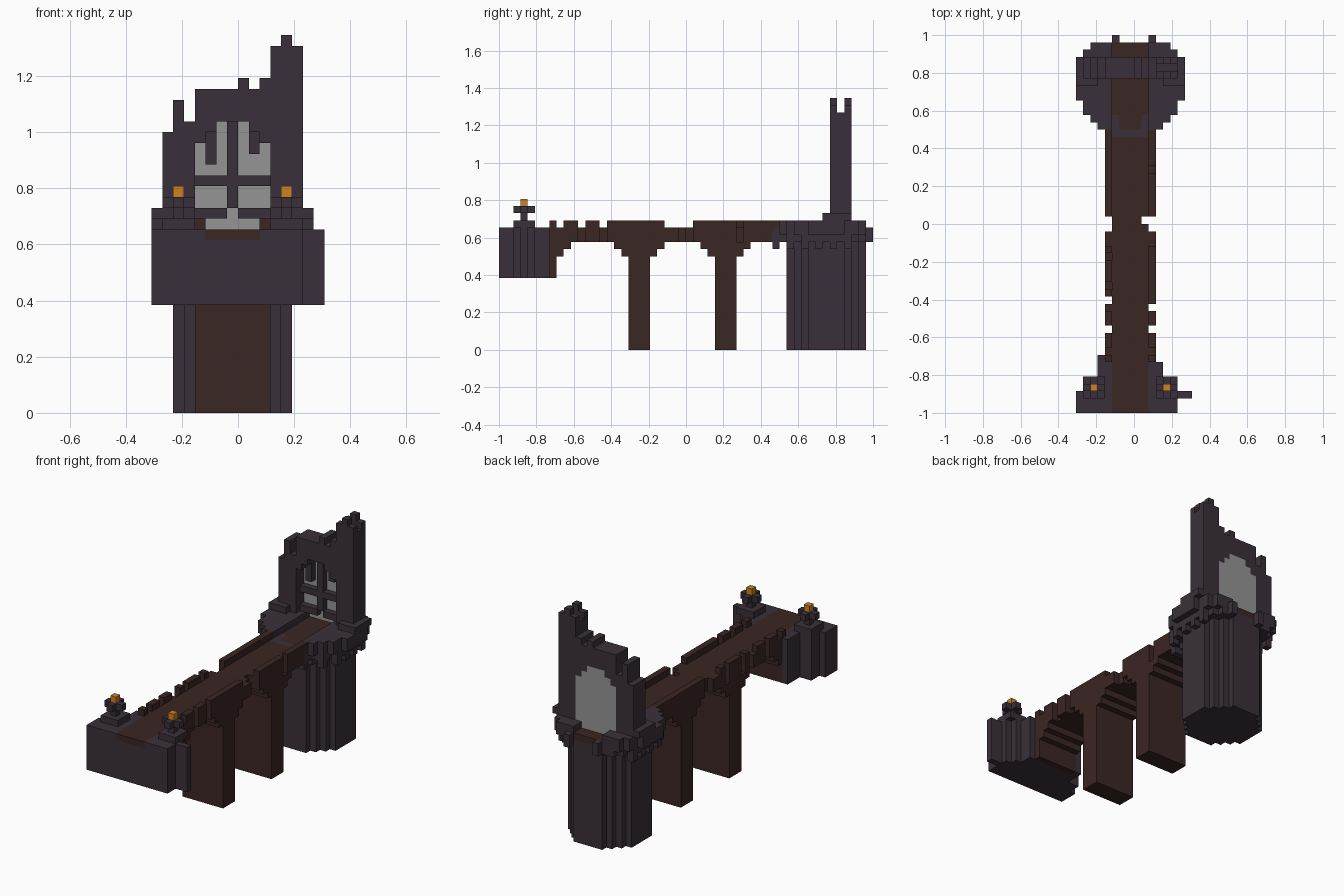
import bpy
import bmesh
from mathutils import Vector

cube = bpy.data.objects.get("Cube")
if cube:
    bpy.data.objects.remove(cube)

V = 2 / 52          # edge of one block
grid = {}           # cell -> (part, material)


def make_material(name, color):
    mat = bpy.data.materials.new(name)
    mat.use_nodes = True
    mat.diffuse_color = (*color, 1)
    bsdf = mat.node_tree.nodes["Principled BSDF"]
    bsdf.inputs["Base Color"].default_value = (*color, 1)
    bsdf.inputs["Roughness"].default_value = 0.9
    return mat


stone = make_material("dark stone", (0.042, 0.030, 0.041))
brick = make_material("brown brick", (0.042, 0.019, 0.017))
glass = make_material("pale glass", (0.30, 0.30, 0.30))
flame = make_material("orange flame", (0.62, 0.22, 0.018))


def box(part, mat, x, y, z):
    """Fill half-open block ranges; a part of None carves."""
    for i in range(*x):
        for j in range(*y):
            for k in range(*z):
                if part:
                    grid[i, j, k] = (part, mat)
                else:
                    grid.pop((i, j, k), None)


# Front landing: flat front, rounded back, with one broken spur
for y0, y1, x0, x1 in ((-26, -23, -8, 6), (-23, -22, -7, 6), (-22, -21, -7, 5),
                       (-21, -19, -5, 4), (-19, -18, -5, 3)):
    box("front_landing", stone, (x0, x1), (y0, y1), (10, 17))
box("front_landing", stone, (6, 8), (-24, -23), (10, 17))

# Bridge deck, half arch and piers with stepped arches
box("bridge_deck", brick, (-4, 3), (-19, 13), (15, 17))
for step, bottom in enumerate((10, 13, 14)):
    box("half_arch", brick, (-4, 3), (-19 + step, -18 + step), (bottom, 15))
for name, y in (("front_pier", -8), ("rear_pier", 4)):
    box(name, brick, (-4, 3), (y, y + 3), (0, 15))
    box(name, brick, (-4, 3), (y - 1, y + 4), (13, 15))
    box(name, brick, (-4, 3), (y - 2, y + 5), (14, 15))

# Broken parapets on both edges
for y0, y1 in ((-19, -18), (-17, -15), (-14, -12), (-11, -3), (0, 13)):
    box("left_parapet", brick, (2, 3), (y0, y1), (17, 18))
    box("right_parapet", brick, (-4, -3), (y0, y1), (17, 18))
for y0, y1 in ((-1, 1), (-5, -4), (-9, -8), (-11, -10), (-15, -14)):
    box(None, None, (-4, -3), (y0, y1), (15, 18))
for y0, y1 in ((-1, 1), (7, 8), (-12, -11), (-15, -14)):
    box(None, None, (2, 3), (y0, y1), (15, 18))
box(None, None, (1, 2), (0, 1), (15, 17))
box("brick_path", brick, (-3, 2), (-26, -19), (16, 17))

# Round tower shaft
for i in range(-6, 5):
    for j in range(14, 25):
        if i * i + 2 * i + 1 - (i + 1) ** 2 + (i + 0.5 + 0.5) ** 2 + (j - 19) ** 2 <= 30:
            box("tower", stone, (i, i + 1), (j, j + 1), (0, 16))

# Tower platform, widening upwards, with corbels below
for y0, y1, half in ((13, 14, 4), (14, 15, 5), (15, 17, 6), (17, 22, 7),
                     (22, 24, 6), (24, 25, 5)):
    box("platform", stone, (-half - 1, half), (y0, y1), (16, 18))
    box("platform", stone, (-half, half - 1), (y0, y1), (15, 16))
for x in (-7, 5):
    for y in (16, 18, 20, 22):
        box("corbels", stone, (x, x + 1), (y, y + 1), (14, 16))
for x in (-6, -4, 2, 4):
    box("corbels", stone, (x, x + 1), (14, 15), (14, 16))
for x in (-3, 2):
    box("corbels", stone, (x, x + 1), (25, 26), (15, 17))
box("threshold", stone, (-4, 3), (12, 13), (14, 17))

# Brick floor set into the platform
box(None, None, (-3, 2), (13, 25), (17, 18))
box("tower_floor", brick, (-3, 2), (15, 25), (16, 17))
box("tower_floor", brick, (-2, 1), (13, 15), (16, 17))

# Ruined wall, one height per column
heights = (26, 29, 27, 30, 30, 30, 30, 31, 30, 31, 34, 35, 34)
for i, top in enumerate(heights):
    box("ruined_wall", stone, (i - 7, i - 6), (20, 23), (17, top))
box(None, None, (-7, 6), (21, 22), (33, 36))
for x0, x1 in ((-8, -5), (4, 7)):
    box("wall_buttress", stone, (x0, x1), (19, 23), (18, 19))

# Arched window: open front, bars in the middle, glass at the back
for i, top in enumerate((25, 26, 27, 27, 27, 26, 25)):
    x = i - 4
    low = 17 if -3 <= x < 2 else 18
    box(None, None, (x, x + 1), (20, 22), (low, top))
    box("window_glass", glass, (x, x + 1), (22, 23), (low, top))
box("window_bars", stone, (-1, 0), (21, 22), (19, 27))
box("window_bars", stone, (-4, 3), (21, 22), (21, 22))
box("window_bars", stone, (-4, -1), (21, 22), (18, 19))
box("window_bars", stone, (0, 3), (21, 22), (18, 19))
box("window_bars", stone, (-3, -2), (21, 22), (23, 26))
box("window_bars", stone, (1, 2), (21, 22), (24, 26))

# Lamp posts on the landing
for side, x in (("right", -6), ("left", 4)):
    post = side + "_lamp_post"
    box(post, stone, (x - 1, x + 2), (-24, -21), (17, 18))
    box(post, stone, (x, x + 1), (-23, -22), (18, 20))
    box(post, stone, (x - 1, x + 2), (-23, -22), (19, 20))
    box(post, stone, (x, x + 1), (-24, -21), (19, 20))
    box(side + "_lamp_flame", flame, (x, x + 1), (-23, -22), (20, 21))


def build(part, mat, cells):
    """Skin the cells of one part, leaving out faces buried in neighbours."""
    bm = bmesh.new()
    for cell in cells:
        for axis in range(3):
            for sign in (0, 1):
                beside = list(cell)
                beside[axis] += 2 * sign - 1
                if tuple(beside) in grid:
                    continue
                u, w = (axis + 1) % 3, (axis + 2) % 3
                verts = []
                for a, b in ((0, 0), (1, 0), (1, 1), (0, 1)):
                    p = Vector(cell)
                    p[axis] += sign
                    p[u] += a
                    p[w] += b
                    verts.append(bm.verts.new(p * V))
                bm.faces.new(verts if sign else verts[::-1])
    bmesh.ops.remove_doubles(bm, verts=bm.verts[:], dist=V / 100)
    mesh = bpy.data.meshes.new(part)
    bm.to_mesh(mesh)
    bm.free()
    mesh.materials.append(mat)
    bpy.context.collection.objects.link(bpy.data.objects.new(part, mesh))


parts = {}
for cell, key in grid.items():
    parts.setdefault(key, []).append(cell)
for (part, mat), cells in parts.items():
    build(part, mat, cells)
